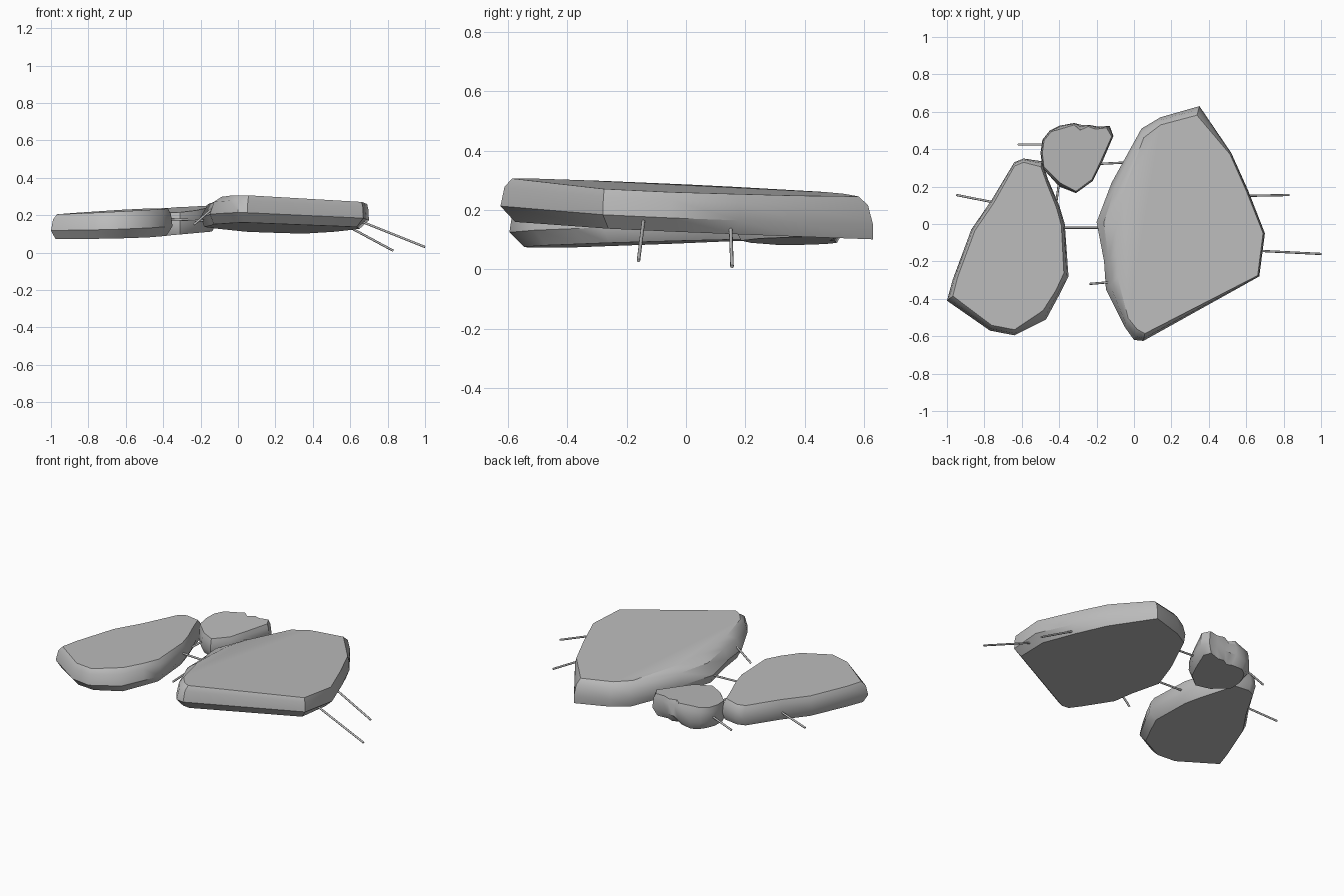
import bpy, bmesh, math
from mathutils import Vector

cube = bpy.data.objects.get("Cube")
if cube:
    bpy.data.objects.remove(cube, do_unlink=True)


def material(name, value):
    m = bpy.data.materials.new(name)
    m.use_nodes = True
    colour = (value, value, value, 1)
    m.diffuse_color = colour
    m.node_tree.nodes["Principled BSDF"].inputs["Base Color"].default_value = colour
    return m


concrete = material("concrete grey", 0.5)


def finish(obj, angle):
    obj.data.materials.append(concrete)
    bpy.ops.object.select_all(action="DESELECT")
    obj.select_set(True)
    bpy.context.view_layer.objects.active = obj
    bpy.ops.object.shade_smooth_by_angle(angle=math.radians(angle))


def slab(name, outline, top, bottom):
    """Broken slab. Outline rows in hundredths: x, y, top inset, bottom inset.
    Top and bottom are tilted planes: height, x slope, y slope."""
    pts = [Vector(p[:2]) / 100 for p in outline]
    centre = sum(pts, Vector((0, 0))) / len(pts)
    bm = bmesh.new()

    def ring(height, inset):
        verts = []
        for p, row in zip(pts, outline):
            q = p + (centre - p).normalized() * inset(row) / 100
            low, high = (c + sx * q.x + sy * q.y for c, sx, sy in (bottom, top))
            verts.append(bm.verts.new((q.x, q.y, low + (high - low) * height)))
        return verts

    rings = [ring(0, lambda r: r[3]),
             ring(0.35, lambda r: 0),
             ring(0.8, lambda r: r[2] * 0.35),
             ring(1, lambda r: r[2])]
    n = len(pts)
    for a, b in zip(rings, rings[1:]):
        for i in range(n):
            j = (i + 1) % n
            bm.faces.new((a[i], a[j], b[j], b[i]))
    bm.faces.new(rings[0])
    bm.faces.new(rings[-1])
    bmesh.ops.recalc_face_normals(bm, faces=bm.faces)
    mesh = bpy.data.meshes.new(name)
    bm.to_mesh(mesh)
    bm.free()
    obj = bpy.data.objects.new(name, mesh)
    bpy.context.collection.objects.link(obj)
    finish(obj, 38)


def rod(name, start, end):
    a, b = Vector(start) / 100, Vector(end) / 100
    d = b - a
    bpy.ops.mesh.primitive_cylinder_add(vertices=8, radius=0.006, depth=d.length,
                                        location=(a + b) / 2,
                                        rotation=d.to_track_quat("Z", "Y").to_euler())
    obj = bpy.context.object
    obj.name = name
    finish(obj, 50)


# Three broken slabs
slab("large_slab",
     [(-20, 1, 11, 2), (-12, 22, 8, 2), (4, 51, 5, 1), (14, 57, 4, 1),
      (35, 63, 5, 0), (52, 38, 1, 2), (61, 18, 1, 3), (70, -5, 1, 5),
      (67, -28, 1, 4), (5, -62.5, 4, 5), (0, -62, 6, 5), (-5, -55, 5, 5),
      (-15, -35, 9, 3), (-16, -20, 8, 2)],
     (0.283, -0.036, -0.043), (0.135, -0.015, -0.045))
slab("left_slab",
     [(-100, -41, 4, 3), (-97, -30, 3, 3), (-87, -3, 2, 2), (-76, 13, 2, 2),
      (-64, 33, 2, 2), (-59, 35, 2, 2), (-49, 33.5, 3, 2), (-46, 24, 2, 2),
      (-40, 10, 2, 3), (-37, 0, 2, 3), (-35, -28, 3, 4), (-40, -38, 3, 4),
      (-47, -51, 5, 4), (-64, -59.5, 3, 5), (-77, -57, 3, 4)],
     (0.257, 0.05, 0.01), (0.105, 0.02, 0.03))
slab("small_slab",
     [(-50, 38, 1, 3), (-49, 45, 1, 4), (-45, 50, 1, 3), (-40, 52.5, 2, 2),
      (-32, 54, 1, 4), (-28, 53, 3, 5), (-24, 53, 1, 3), (-19, 52, 2, 4),
      (-13, 52.5, 2, 3), (-11, 47, 1, 3), (-17, 33, 1, 2), (-22, 23, 1, 2),
      (-31, 16.5, 1, 2), (-40, 20, 2, 2), (-49, 30, 1, 2)],
     (0.22, 0.06, 0.08), (0.125, 0.09, 0))

# Reinforcing rods sticking out of the broken edges
rods = {
    "large_slab_front_rod": ((60, -14, 19), (100, -16, 3)),
    "large_slab_back_rod": ((57, 15, 15), (83, 15.5, 1)),
    "large_slab_inner_rod": ((-12, -31, 25), (-23.5, -32, 15)),
    "left_slab_outer_rod": ((-72, 11, 15), (-95, 15.5, 11)),
    "left_slab_inner_rod": ((-40, -2, 18), (-13, -2, 17)),
    "left_slab_back_rod": ((-42, 8, 15), (-40, 23, 16)),
    "small_slab_outer_rod": ((-46, 42.5, 17), (-62, 42.5, 11)),
    "small_slab_inner_rod": ((-22, 32, 19), (-2, 33, 17)),
}
for rod_name, (start, end) in rods.items():
    rod(rod_name, start, end)
